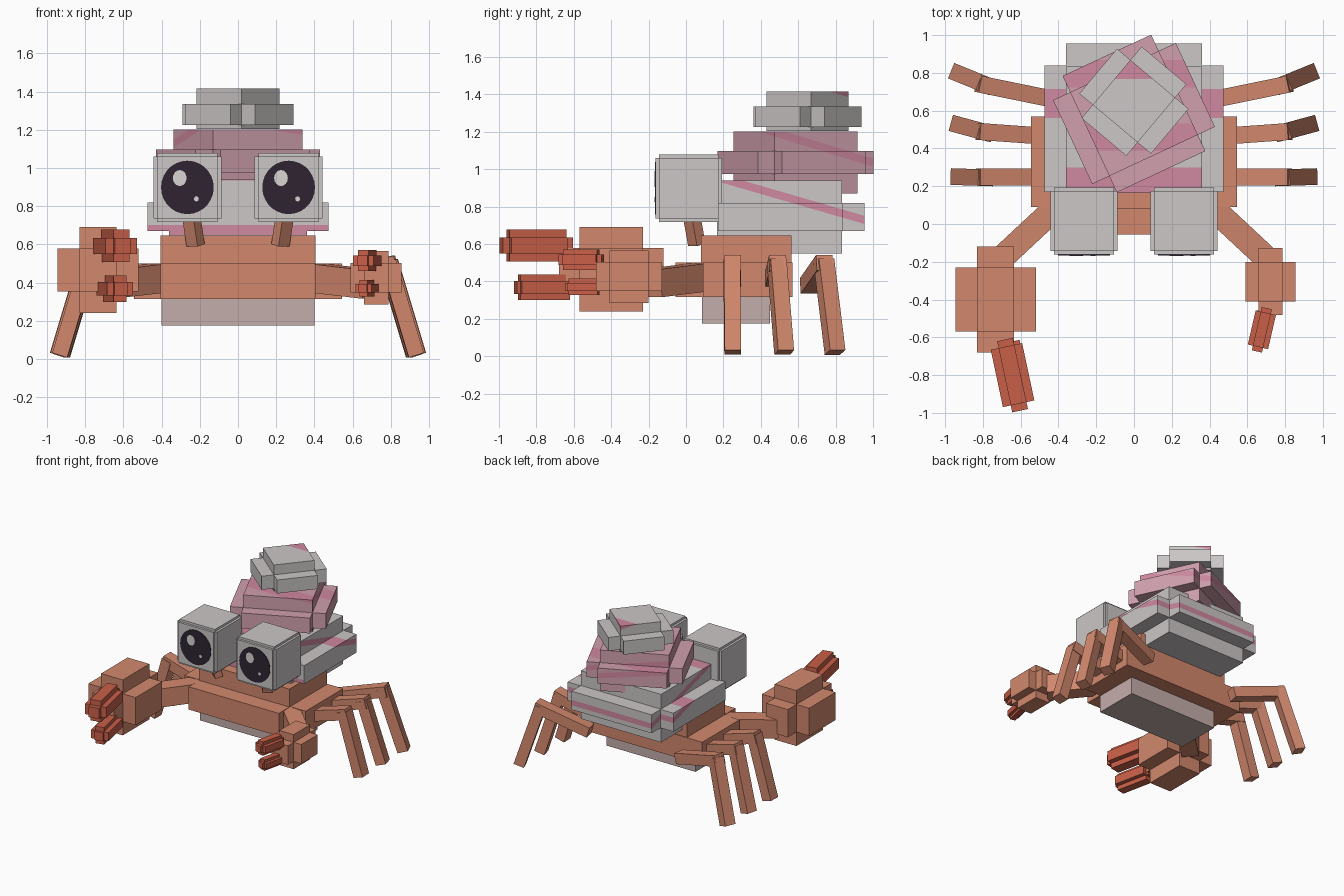
import bpy, bmesh, math
from mathutils import Vector, Matrix

cube = bpy.data.objects.get("Cube")
if cube:
    bpy.data.objects.remove(cube)


def material(name, rgb):
    lin = [((c / 255 + 0.055) / 1.055) ** 2.4 for c in rgb] + [1]
    m = bpy.data.materials.new(name)
    m.use_nodes = True
    m.diffuse_color = lin
    bsdf = m.node_tree.nodes["Principled BSDF"]
    bsdf.inputs["Base Color"].default_value = lin
    bsdf.inputs["Roughness"].default_value = 0.9
    return m


ORANGE = material("crab orange", (210, 136, 109))
RED = material("pincer red", (201, 95, 72))
GREY = material("shell grey", (204, 199, 199))
BELLY = material("belly taupe", (196, 173, 171))
PALE = material("pale pink", (208, 160, 174))
PINK = material("stripe pink", (208, 137, 160))
DARK = material("pupil dark", (46, 36, 50))
WHITE = material("eye highlight", (218, 213, 213))


def finish(name, bm, *mats):
    bmesh.ops.recalc_face_normals(bm, faces=bm.faces)
    me = bpy.data.meshes.new(name)
    bm.to_mesh(me)
    bm.free()
    for m in mats:
        me.materials.append(m)
    ob = bpy.data.objects.new(name, me)
    bpy.context.collection.objects.link(ob)
    return ob


def add_box(bm, centre, size, rot=Matrix()):
    mat = Matrix.Translation(centre) @ rot.to_4x4() @ Matrix.Diagonal((*size, 1))
    bmesh.ops.create_cube(bm, size=1, matrix=mat)


def span(bm, x, y, z):
    """Box from its low and high limits on each axis."""
    lims = (x, y, z)
    add_box(bm, [(a + b) / 2 for a, b in lims], [b - a for a, b in lims])


def limb(name, a, b, w, h, mat):
    """Square bar running from a to b."""
    a, b = Vector(a), Vector(b)
    d = (b - a).normalized()
    side = d.cross(Vector((0, 0, 1))).normalized()
    rot = Matrix((side, d, side.cross(d))).transposed()
    bm = bmesh.new()
    add_box(bm, (a + b) / 2, (w, (b - a).length, h), rot)
    return finish(name, bm, mat)


def cross_block(name, centre, core, grow, mat, angle=0):
    """Stepped block: three crossed boxes, each longer on one axis."""
    rot = Matrix.Rotation(math.radians(angle), 4, 'Z')
    bm = bmesh.new()
    for i in range(3):
        size = list(core)
        size[i] = grow[i]
        add_box(bm, centre, size, rot)
    return finish(name, bm, mat)


def paint_band(ob, z0, slope, half, mat, front_only=False):
    """Cut a slanted band around a part and colour the faces inside it."""
    bm = bmesh.new()
    bm.from_mesh(ob.data)
    for off in (-half, half):
        bmesh.ops.bisect_plane(bm, geom=bm.verts[:] + bm.edges[:] + bm.faces[:],
                               plane_co=(0, 0, z0 + off), plane_no=(0, -slope, 1))
    ob.data.materials.append(mat)
    idx = len(ob.data.materials) - 1
    for f in bm.faces:
        c = f.calc_center_median()
        if abs(c.z - z0 - slope * c.y) < half and (not front_only or f.normal.y < -0.9):
            f.material_index = idx
    bm.to_mesh(ob.data)
    bm.free()


# Body and belly
bm = bmesh.new()
span(bm, (-.405, .405), (-.055, .565), (.315, .50))
span(bm, (-.545, .545), (.09, .57), (.315, .50))
span(bm, (-.405, .405), (.08, .565), (.315, .645))
finish("body", bm, ORANGE)
bm = bmesh.new()
span(bm, (-.40, .40), (.085, .45), (.175, .33))
finish("belly", bm, BELLY)

# Shell: three stepped tiers, each twisted further
bm = bmesh.new()
span(bm, (-.36, .36), (.165, .835), (.55, .94))
span(bm, (-.475, .475), (.17, .84), (.67, .82))
span(bm, (-.36, .36), (.17, .955), (.67, .82))
shell_base = finish("shell_base", bm, GREY)
paint_band(shell_base, 1.005, -.29, .022, PINK)
paint_band(shell_base, .675, 0, .026, PINK, front_only=True)

shell_middle = cross_block("shell_middle", (0, .585, 1.035), (.517, .49, .125),
                           (.717, .68, .33), PALE, 25)
paint_band(shell_middle, 1.34, -.305, .022, PINK)

shell_top = cross_block("shell_top", (0, .65, 1.28), (.31, .31, .11),
                        (.495, .495, .11), GREY, 50)
bm = bmesh.new()
bm.from_mesh(shell_top.data)
add_box(bm, (0, .65, 1.31), (.31, .31, .21), Matrix.Rotation(math.radians(50), 4, 'Z'))
bm.to_mesh(shell_top.data)
bm.free()
paint_band(shell_top, 1.665, -.3, .02, PINK)


def disc(name, x, z, rx, rz, y, mat, sides):
    bm = bmesh.new()
    m = (Matrix.Translation((x, y, z)) @ Matrix.Diagonal((rx, 1, rz, 1))
         @ Matrix.Rotation(math.pi / 2, 4, 'X'))
    bmesh.ops.create_cone(bm, cap_ends=True, segments=sides, radius1=1, radius2=1,
                          depth=.004, matrix=m)
    finish(name, bm, mat)


# Eyes, legs and arms on both sides
for s, side in ((1, "left"), (-1, "right")):
    ex = s * .265
    cross_block(side + "_eye", (ex, .015, .898), (.318, .318, .325), (.355, .355, .36), GREY)
    disc(side + "_pupil", ex, .898, .138, .14, -.164, DARK, 28)
    disc(side + "_highlight", ex - .04, .947, .036, .042, -.167, WHITE, 16)
    disc(side + "_small_highlight", ex + .047, .838, .013, .014, -.167, WHITE, 8)
    limb(side + "_eye_stalk", (s * .222, .058, .595), (s * .245, .03, .75), .075, .06, ORANGE)

    # hip, knee and foot depth of each leg
    for leg, y0, y1, y2 in (("front", .25, .25, .25),
                            ("middle", .46, .49, .525),
                            ("rear", .655, .742, .797)):
        limb(f"{side}_{leg}_thigh", (s * .40, y0, .375), (s * .825, y1, .50), .09, .085, ORANGE)
        limb(f"{side}_{leg}_shin", (s * .785, y1 - .005, .51), (s * .932, y2, .02),
             .088, .082, ORANGE)

    limb(side + "_arm", (s * .40, .10, .425), (s * .70, -.18, .39), .13, .15, ORANGE)


def finger(name, centre, length, core_length, width, angle):
    t = width / 2
    cross_block(name, centre, (t, core_length, t), (width, length, width), RED, angle)


# Large right claw
cross_block("right_claw", (-.7325, -.40, .465), (.195, .34, .225), (.425, .56, .45), ORANGE)
finger("right_upper_finger", (-.643, -.80, .592), .385, .31, .17, 12)
finger("right_lower_finger", (-.645, -.76, .368), .31, .27, .138, 12)
# Small left claw
cross_block("left_claw", (.7225, -.305, .425), (.128, .21, .155), (.265, .355, .28), ORANGE)
finger("left_upper_finger", (.677, -.56, .515), .235, .185, .11, -13)
finger("left_lower_finger", (.675, -.545, .37), .20, .16, .088, -13)
